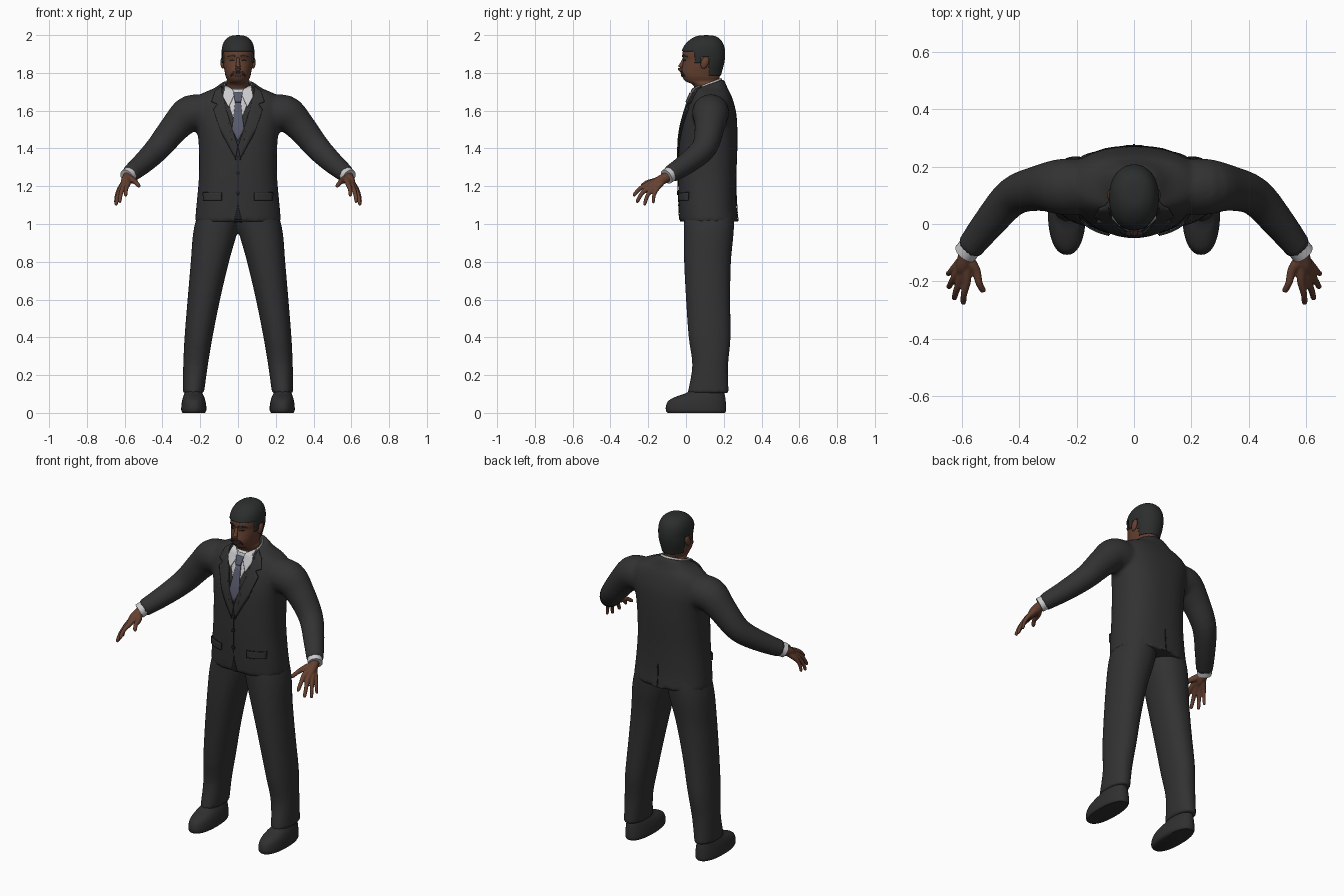
import bpy, bmesh, math
from mathutils import Vector
from mathutils.bvhtree import BVHTree

cube = bpy.data.objects.get("Cube")
if cube:
    bpy.data.objects.remove(cube)


def material(name, r, g, b):
    m = bpy.data.materials.new(name)
    m.use_nodes = True
    m.diffuse_color = (r, g, b, 1)
    m.node_tree.nodes["Principled BSDF"].inputs["Base Color"].default_value = (r, g, b, 1)
    return m


SUIT = material("charcoal suit", .032, .032, .033)
SEAM = material("dark seam", .014, .014, .015)
HAIR = material("black hair", .025, .027, .027)
SKIN = material("brown skin", .13, .052, .03)
LIPS = material("dark lips", .085, .03, .022)
SHIRT = material("white shirt", .6, .6, .62)
TIE = material("grey blue tie", .1, .105, .15)
SHOE = material("dark shoe leather", .03, .029, .029)


def spline(keys, sub):
    """Smooth in-between values through a list of key tuples."""
    out = []
    for i in range(len(keys) - 1):
        a, b, c, d = (keys[max(i - 1, 0)], keys[i], keys[i + 1], keys[min(i + 2, len(keys) - 1)])
        for k in range(sub):
            t = k / sub
            out.append([.5 * (2 * q + (r - p) * t + (2 * p - 5 * q + 4 * r - s) * t * t
                              + (3 * q - p - 3 * r + s) * t ** 3) for p, q, r, s in zip(a, b, c, d)])
    return out + [list(keys[-1])]


def skin_rings(bm, rings, capped=True):
    loops = [[bm.verts.new(p) for p in ring] for ring in rings]
    n = len(loops[0])
    for a, b in zip(loops, loops[1:]):
        for i in range(n):
            j = (i + 1) % n
            bm.faces.new((a[i], a[j], b[j], b[i]))
    if capped:
        bm.faces.new(loops[0])
        bm.faces.new(loops[-1])


def loft(bm, keys, power=2.0, n=40, sub=4, side=1, capped=True):
    """Stacked rings given as (z, x0, x1, y0, y1, tilt)."""
    rings = []
    for z, x0, x1, y0, y1, tilt in spline(keys, sub):
        ring = []
        for i in range(n):
            a = math.tau * i / n
            c, s = math.cos(a), math.sin(a)
            u = math.copysign(abs(c) ** (2 / power), c)
            v = math.copysign(abs(s) ** (2 / power), s)
            dy = v * (y1 - y0) / 2
            ring.append((side * ((x0 + x1) / 2 + u * (x1 - x0) / 2), (y0 + y1) / 2 + dy, z + tilt * dy))
        rings.append(ring)
    skin_rings(bm, rings, capped)


def tube(bm, keys, n=16, sub=4, side=1, capped=True):
    """Round limb through (x, y, z, radius) points."""
    pts = spline(keys, sub)
    pos = [Vector((side * p[0], p[1], p[2])) for p in pts]
    rings = []
    for i, p in enumerate(pos):
        t = (pos[min(i + 1, len(pos) - 1)] - pos[max(i - 1, 0)]).normalized()
        u = t.cross(Vector((0, 0, 1))).normalized()
        v = t.cross(u)
        rings.append([p + (u * math.cos(math.tau * k / n) + v * math.sin(math.tau * k / n)) * pts[i][3]
                      for k in range(n)])
    skin_rings(bm, rings, capped)


def finish(bm, name, mat, voxel=0, smooth=0, thick=0):
    bmesh.ops.recalc_face_normals(bm, faces=bm.faces)
    me = bpy.data.meshes.new(name)
    bm.to_mesh(me)
    bm.free()
    me.materials.append(mat)
    ob = bpy.data.objects.new(name, me)
    bpy.context.collection.objects.link(ob)
    bpy.ops.object.select_all(action='DESELECT')
    ob.select_set(True)
    bpy.context.view_layer.objects.active = ob
    bpy.ops.object.shade_smooth_by_angle(angle=math.radians(50))
    if voxel:
        r = ob.modifiers.new("Merge", 'REMESH')
        r.mode, r.voxel_size, r.use_smooth_shade = 'VOXEL', voxel, True
    if smooth:
        s = ob.modifiers.new("Soften", 'SMOOTH')
        s.factor, s.iterations = .5, smooth
    if thick:
        s = ob.modifiers.new("Thickness", 'SOLIDIFY')
        s.thickness, s.offset = thick, 0
    return ob


def surface(ob):
    bpy.context.view_layer.update()
    return BVHTree.FromObject(ob, bpy.context.evaluated_depsgraph_get())


def plate(name, target, outline, mat, lift=.003, thick=.004, side=1, back=False):
    """Thin piece with an (x, z) outline laid on a surface."""
    bm = bmesh.new()
    bm.faces.new([bm.verts.new((side * x, 0, z)) for x, z in outline])
    bmesh.ops.triangulate(bm, faces=bm.faces)
    bmesh.ops.subdivide_edges(bm, edges=bm.edges, cuts=6, use_grid_fill=True)
    d = -1 if back else 1
    for v in bm.verts:
        hit, normal, _, _ = target.ray_cast(Vector((v.co.x, -d, v.co.z)), Vector((0, d, 0)))
        if hit is None:
            hit, normal, _, _ = target.find_nearest(v.co)
        v.co = hit + normal * lift
    return finish(bm, name, mat, thick=thick)


def box(x0, x1, z0, z1):
    return [(x0, z0), (x1, z0), (x1, z1), (x0, z1)]


def sym(rows):
    return [(z, -w, w, y0, y1, 0) for z, y0, y1, w in rows]


SIDES = ((1, "left"), (-1, "right"))

# Jacket: body and sleeves merged into one cloth surface
ARM = [(.15, .13, 1.58, .095), (.25, .13, 1.585, .098), (.33, .125, 1.515, .08), (.42, .097, 1.405, .068),
       (.50, .01, 1.325, .058), (.575, -.085, 1.262, .047)]
bm = bmesh.new()
loft(bm, sym([(1.012, -.033, .276, .228), (1.1, -.038, .268, .22), (1.25, -.042, .267, .207),
              (1.4, -.038, .272, .207), (1.5, -.028, .272, .217), (1.58, -.008, .267, .235),
              (1.64, .012, .254, .235), (1.685, .032, .238, .2), (1.715, .042, .222, .135)])
     + [(1.74, -.088, .088, .045, .2, .35)], power=2.4, n=48)
for s, _ in SIDES:
    tube(bm, ARM, n=24, side=s)
jacket = finish(bm, "jacket", SUIT, voxel=.011, smooth=4)
cloth = surface(jacket)

# Jacket details
for s, word in SIDES:
    plate(word + "_lapel", cloth, [(.085, 1.725), (.12, 1.7), (.138, 1.645), (.108, 1.632), (.128, 1.605),
          (.085, 1.48), (.012, 1.345), (0, 1.41), (.045, 1.55), (.075, 1.66)], SUIT, .005, .008, s)
    plate(word + "_lapel_edge", cloth, [(.13, 1.605), (.089, 1.48), (.012, 1.338), (.008, 1.338),
          (.085, 1.48), (.122, 1.605)], SEAM, .004, .003, s)
    plate(word + "_pocket_flap", cloth, box(.085, .18, 1.125, 1.165), SUIT, .005, .009, s)
    plate(word + "_pocket_seam", cloth, box(.083, .182, 1.163, 1.168), SEAM, .004, .003, s)
plate("front_opening", cloth, box(-.002, .002, 1.09, 1.36), SEAM, .002, .003)
plate("front_cutaway", cloth, [(-.022, 1.012), (.022, 1.012), (0, 1.1)], SEAM, .002, .003)
plate("back_vent", cloth, box(-.003, .003, 1.016, 1.15), SEAM, .002, .003, back=True)
for i, z in enumerate((1.27, 1.165)):
    plate("jacket_button_%d" % (i + 1), cloth, [(.011 * math.cos(a * math.pi / 5), z + .011 * math.sin(a * math.pi / 5))
          for a in range(10)], SEAM, .004, .006)

# Shirt and tie
plate("shirt_front", cloth, [(-.06, 1.715), (.06, 1.715), (.05, 1.64), (.02, 1.56), (0, 1.5), (-.02, 1.56),
      (-.05, 1.64)], SHIRT, .003, .003)
bm = bmesh.new()
loft(bm, [(1.695, -.082, .082, .022, .198, .4), (1.72, -.077, .077, .024, .192, .4),
          (1.742, -.07, .07, .03, .185, .4)], n=48, capped=False)
finish(bm, "shirt_collar", SHIRT, thick=.005)
for s, word in SIDES:
    plate(word + "_collar_wing", cloth, [(.07, 1.725), (.078, 1.67), (.05, 1.615), (.016, 1.685), (.03, 1.71)],
          SHIRT, .009, .006, s)
plate("tie_blade", cloth, [(-.014, 1.65), (.014, 1.65), (.032, 1.5), (0, 1.435), (-.032, 1.5)], TIE, .007, .006)
plate("tie_knot", cloth, [(-.024, 1.69), (.024, 1.69), (.015, 1.64), (-.015, 1.64)], TIE, .012, .009)

# Trousers
bm = bmesh.new()
for s, _ in SIDES:
    loft(bm, [(.105, .18, .292, .008, .226, 0), (.25, .16, .29, .033, .223, 0), (.4, .135, .283, .014, .236, 0),
              (.6, .095, .267, 0, .234, 0), (.8, .048, .25, -.01, .238, 0), (.95, .006, .238, -.012, .252, 0),
              (1.05, -.01, .215, -.01, .255, 0), (1.12, -.02, .195, .0, .245, 0)], power=2.2, side=s)
finish(bm, "trousers", SUIT, voxel=.011, smooth=3)

# Shoes
for s, word in SIDES:
    bm = bmesh.new()
    loft(bm, [(0, .176, .294, -.098, .206, 0), (.012, .168, .3, -.106, .212, 0), (.035, .168, .3, -.106, .212, 0),
              (.065, .173, .296, -.092, .21, 0), (.087, .18, .29, -.05, .207, 0),
              (.105, .188, .284, .0, .203, 0), (.14, .195, .278, .05, .195, 0)], power=2.3, side=s)
    finish(bm, word + "_shoe", SHOE)

# Cuffs and hands
WRIST = (.572, -.082, 1.262)
FINGERS = [  # knuckle, tip, radius
    ((.55, -.165, 1.228), (.524, -.238, 1.2), .0125),
    ((.583, -.2, 1.212), (.596, -.28, 1.15), .0115),
    ((.605, -.195, 1.197), (.628, -.263, 1.115), .0115),
    ((.62, -.178, 1.188), (.647, -.222, 1.1), .011),
    ((.628, -.155, 1.185), (.65, -.175, 1.11), .01)]
for s, word in SIDES:
    bm = bmesh.new()
    tube(bm, [(.56, -.067, 1.274, .041), (.589, -.103, 1.25, .041)], n=24, sub=1, side=s)
    finish(bm, word + "_shirt_cuff", SHIRT)
    bm = bmesh.new()
    tube(bm, [WRIST + (.029,), (.585, -.11, 1.244, .028), (.595, -.145, 1.225, .026),
              (.603, -.172, 1.208, .016)], side=s)
    for knuckle, tip, r in FINGERS:
        k, t = Vector(knuckle), Vector(tip)
        w = Vector((.585, -.11, 1.243))
        mid = k.lerp(t, .5) + Vector((.003, -.004, .006))
        tube(bm, [(*w, r * 1.5), (*w.lerp(k, .5), r * 1.6), (*k, r * 1.3), (*mid, r),
                  (*k.lerp(t, .92), r * .85), (*t, r * .4)], n=12, side=s)
    finish(bm, word + "_hand", SKIN, voxel=.0045, smooth=2)

# Head and neck
HEAD = sym([(1.62, .07, .18, .055), (1.7, .052, .178, .06), (1.738, .035, .174, .06), (1.755, -.002, .174, .055),
            (1.778, -.018, .178, .064), (1.805, -.024, .184, .07), (1.84, -.018, .194, .077),
            (1.87, -.014, .2, .08), (1.89, -.019, .202, .081), (1.92, -.015, .201, .081), (1.95, .002, .193, .075),
            (1.975, .03, .176, .06), (1.99, .062, .15, .036), (1.994, .1, .115, .008)])
bm = bmesh.new()
loft(bm, HEAD, power=2.15, n=64, sub=5)
head = finish(bm, "head", SKIN)
face = surface(head)


# Hair: a cap cut from the head shape above the hairline
def is_hair(p):
    return p.z > 1.914 or (p.y > .05 and p.z > 1.855 and p.y < .082) or (p.y > .082 and p.z > 1.885) \
        or (p.y > .122 and p.z > 1.79)


bm = bmesh.new()
bm.from_mesh(head.data)
bmesh.ops.delete(bm, geom=[f for f in bm.faces if not is_hair(f.calc_center_median())], context='FACES')
finish(bm, "hair", HAIR, thick=.011)

# Face features
bm = bmesh.new()
tube(bm, [(0, -.008, 1.88, .008), (0, -.021, 1.85, .01), (0, -.03, 1.826, .014), (0, -.022, 1.812, .011)], n=16)
finish(bm, "nose", SKIN)
for s, word in SIDES:
    bm = bmesh.new()
    bmesh.ops.create_uvsphere(bm, u_segments=16, v_segments=10, radius=1)
    for v in bm.verts:
        v.co = Vector((s * (.081 + .012 * v.co.x), .1 + .021 * v.co.y + .008 * v.co.z, 1.855 + .033 * v.co.z))
    finish(bm, word + "_ear", SKIN)
    plate(word + "_eyebrow", face, [(.012, 1.884), (.03, 1.889), (.056, 1.884), (.054, 1.89), (.03, 1.897),
          (.012, 1.892)], HAIR, .002, .004, s)
    plate(word + "_eye", face, [(.017, 1.866), (.03, 1.862), (.045, 1.866), (.03, 1.871)], SEAM, .0015, .003, s)
    plate(word + "_moustache", face, [(0, 1.802), (.022, 1.798), (.035, 1.782), (.037, 1.79), (.026, 1.808),
          (0, 1.812)], HAIR, .003, .006, s)
plate("lips", face, [(-.025, 1.789), (0, 1.779), (.025, 1.789), (.01, 1.799), (-.01, 1.799)], LIPS, .002, .005)
